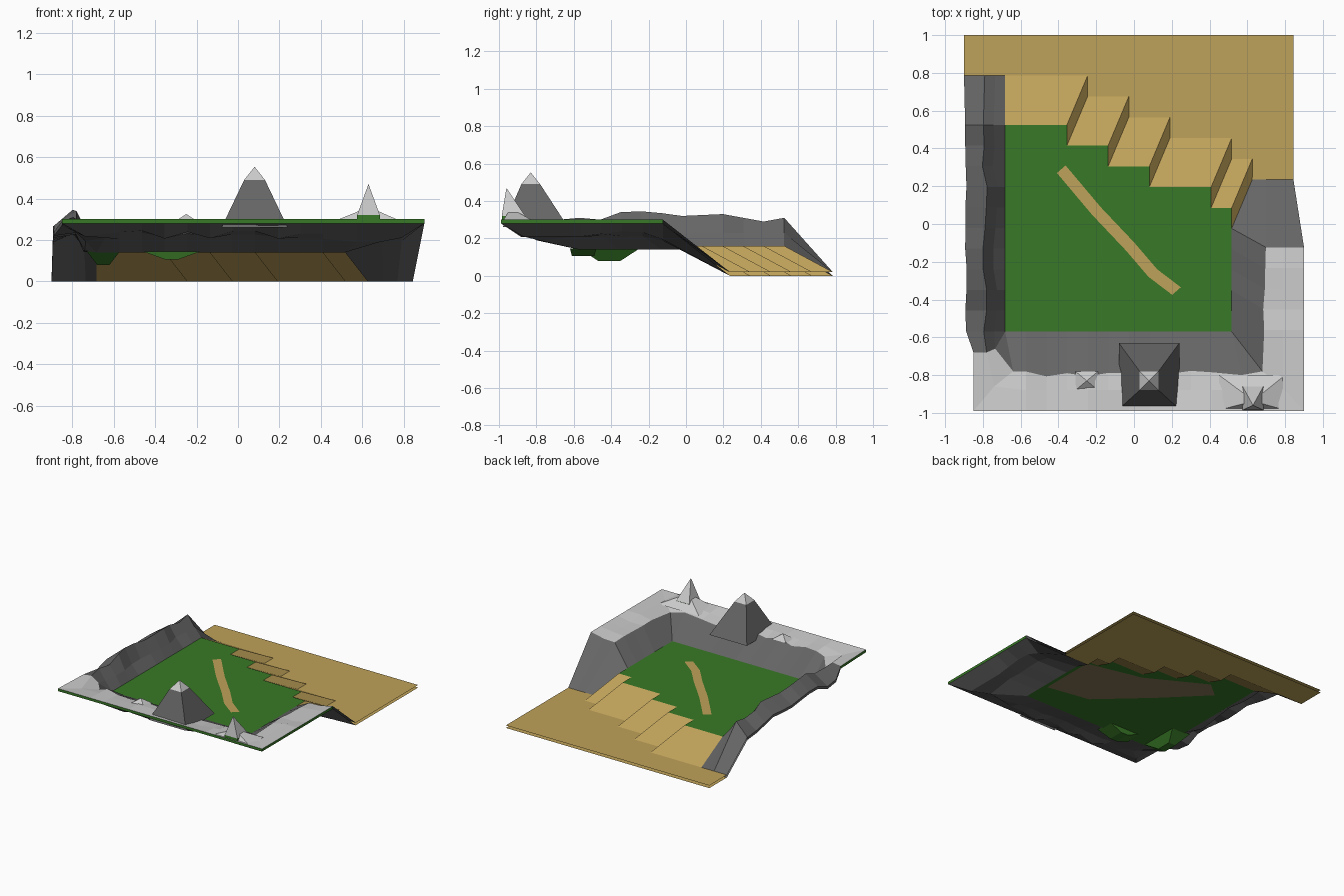
import bpy, random
from mathutils import Vector

if "Cube" in bpy.data.objects:
    bpy.data.objects.remove(bpy.data.objects["Cube"])

random.seed(4)
S = 0.1093          # grid step
PLAIN, SAND = 0.16, 0.02


def material(name, rgb):
    m = bpy.data.materials.new(name)
    m.diffuse_color = (*rgb, 1)
    m.use_nodes = True
    m.node_tree.nodes["Principled BSDF"].inputs["Base Color"].default_value = m.diffuse_color
    return m


GRASS = material("grass", (0.04, 0.19, 0.02))
BEACH = material("sand", (0.52, 0.36, 0.10))
ROCK = material("rock", (0.13, 0.13, 0.13))
PALE = material("pale_rock", (0.55, 0.55, 0.55))
DIRT = material("dirt", (0.25, 0.18, 0.10))


def sheet(name, faces, up=0):
    """faces: list of (points, material); up = 1 / -1 turns the faces up / down."""
    verts, polys, mats, index = [], [], [], {}
    for pts, mat in faces:
        ids = []
        for p in pts:
            k = tuple(round(c, 4) for c in p)
            if k not in index:
                index[k] = len(verts)
                verts.append(k)
            if index[k] not in ids:
                ids.append(index[k])
        if len(ids) < 3:
            continue
        n = Vector((0, 0, 0))
        for a, b in zip(ids, ids[1:] + ids[:1]):
            n += Vector(verts[a]).cross(Vector(verts[b]))
        if up and n.z * up < 0:
            ids.reverse()
        polys.append(ids)
        mats.append(mat)
    me = bpy.data.meshes.new(name)
    me.from_pydata(verts, [], polys)
    used = list(dict.fromkeys(mats))
    for m in used:
        me.materials.append(m)
    for p, m in zip(me.polygons, mats):
        p.material_index = used.index(m)
    ob = bpy.data.objects.new(name, me)
    bpy.context.collection.objects.link(ob)
    return ob


def loft(secs, pick):
    out = []
    for i in range(len(secs) - 1):
        a, b = secs[i], secs[i + 1]
        for j in range(len(a) - 1):
            out.append(([a[j], a[j + 1], b[j + 1], b[j]], pick(i, j)))
    return out


def jit(lo, hi):
    return random.uniform(lo, hi)


# Cross sections of the rock wall: left ridge, front shelf, right shelf
walls = []
crest = [.31, .29, .31, .33, .325, .32, .335, .345, .34, .30, .31]
for i, c in enumerate(crest):
    y, j = .525 - i * S, jit(-.015, .015)
    walls.append([(-.682, y, PLAIN), (-.735 + j, y, .23), (-.79 + j, y, c),
                  (-.895 + jit(0, .01), y, min(c - .07, .27) if i else .21)])
corner = (-.682, -.57, PLAIN)
walls.append([corner, (-.735, -.66, .25), (-.78, -.68, .30), (-.85, -.68, .29)])
walls.append([corner, (-.64, -.78, .27), (-.74, -.86, .28), (-.85, -.99, .30)])
n_left = 11
for i in range(1, 11):
    x = -.682 + i * S
    walls.append([(x, -.57, PLAIN), (x, -.78 + jit(-.03, .01), jit(.265, .298)),
                  (x, -.88, jit(.275, .30)), (x, -.99, .30)])
corner = (.517, -.57, PLAIN)
walls.append([corner, (.57, -.80, .28), (.575, -.88, .30), (.58, -.99, .30)])
walls.append([corner, (.68, -.78, .26), (.79, -.87, .29), (.90, -.99, .30)])
for i in range(1, 6):
    y = -.57 + i * S
    walls.append([(.517, y, PLAIN), (.69 + jit(-.01, .01), y - .1, jit(.27, .298)),
                  (.79, y - .1, jit(.275, .30)), (.90, y - .1, .30)])


def wall_mat(i, j):
    return PALE if i >= n_left and j else ROCK


sheet("rock_wall", loft(walls, wall_mat), 1)

# Rough underside of the wall
under = []
for s in walls:
    d = (.02, .07 + jit(-.02, .02), .07 + jit(-.025, .02), .02)
    under.append([(p[0], p[1], p[2] - k) for p, k in zip(s, d)])
sheet("rock_wall_underside", loft(under, lambda i, j: ROCK), -1)

# Thin outer rim, green along the shelf
rim = [[s[-1], u[-1]] for s, u in zip(walls, under)]
sheet("outer_rim", loft(rim, lambda i, j: GRASS if i >= n_left else ROCK))

# Stepped beach edge and its matching foot line
top_edge = [(-.682, .525), (-.355, .525), (-.355, .415), (-.137, .415), (-.137, .305), (.081, .305),
            (.081, .195), (.408, .195), (.408, .085), (.517, .085), (.517, -.0235)]
foot = [(x + (S if k else 0), y + .26) for k, (x, y) in enumerate(top_edge)]
foot[-1] = (.626, .235)


def low(z, drop):
    return max(z - drop, 0)


for suffix, drop, up in (("", 0, 1), ("_underside", .02, -1)):
    zp, zs = PLAIN - drop, low(SAND, drop)
    # Sand ramps
    ramp = [[(*p, zp), (*q, zs)] for p, q in zip(top_edge, foot)]
    sheet("sand_ramp" + suffix, loft(ramp, lambda i, j: BEACH), up)
    # Flat beach down to the back edge
    flat = [(-.9, 1), (-.9, .785)] + foot + [(.844, .235), (.844, 1)]
    sheet("beach" + suffix, [([(x, y, zs) for x, y in flat], BEACH)], up)
    # Grass plain enclosed by wall and ramp
    ring = [s[0][:2] for s in walls] + top_edge[::-1]
    sheet("grass_plain" + suffix, [([(x, y, zp) for x, y in ring], GRASS)], up)
    # Sloping ends of the rock wall
    src = walls if up > 0 else under
    left = [[p, (x, .785, zs)] for p, x in zip(src[0], (-.682, -.735, -.79, -.9))]
    right = [[p, (x, .235, zs)] for p, x in zip(src[-1], (.626, .70, .77, .844))]
    sheet("left_wall_end" + suffix, loft(left, lambda i, j: ROCK), up)
    sheet("right_wall_end" + suffix, loft(right, lambda i, j: ROCK), up)

# Dirt patch under the plain
patch = [(.49, -.38), (.49, .06), (.06, .16), (-.38, .40), (-.5, .3), (-.2, 0), (.15, -.32)]
sheet("dirt_patch", [([(x, y, PLAIN - .022) for x, y in patch], DIRT)], -1)

# Footpath across the grass
line = [(-.385, .29), (-.2, .07), (-.02, -.12), (.1, -.26), (.225, -.355)]
path = [[(x - .023, y - .02, PLAIN + .002), (x + .023, y + .02, PLAIN + .002)] for x, y in line]
sheet("footpath", loft(path, lambda i, j: BEACH), 1)


def peak(name, levels, mats):
    """Square peak; each level is (x0, x1, y0, y1, z)."""
    rings = [[(a, c, z), (b, c, z), (b, d, z), (a, d, z)] for a, b, c, d, z in levels]
    faces = []
    for r, s, m in zip(rings, rings[1:], mats):
        for k in range(4):
            n = (k + 1) % 4
            faces.append(([r[k], r[n], s[n], s[k]], m))
    return sheet(name, faces)


# Peaks on the front shelf, and lumps below
peak("tall_peak", [(-.08, .24, -.98, -.63, .26), (.03, .13, -.88, -.78, .49), (.08, .08, -.83, -.83, .553)], [ROCK, PALE])
peak("small_peak", [(.575, .685, -.985, -.86, .28), (.575, .685, -.985, -.86, .32), (.63, .63, -.96, -.96, .47)], [GRASS, PALE])
peak("small_peak_skirt", [(.45, .80, -.985, -.80, .285), (.585, .675, -.95, -.90, .34)], [PALE])
peak("low_bump", [(-.31, -.19, -.88, -.78, .285), (-.25, -.25, -.83, -.83, .325)], [PALE])
for nm, b, z in (("left_lump", (-.73, -.57, -.57, -.25), .08), ("front_lump", (-.46, -.18, -.62, -.48), .105)):
    x, y = (b[0] + b[1]) / 2, (b[2] + b[3]) / 2
    lump = peak(nm, [(*b, .145), (x - .03, x + .03, y - .06, y + .06, z), (x, x, y, y, z)], [GRASS, GRASS])
    lump.data.flip_normals()
